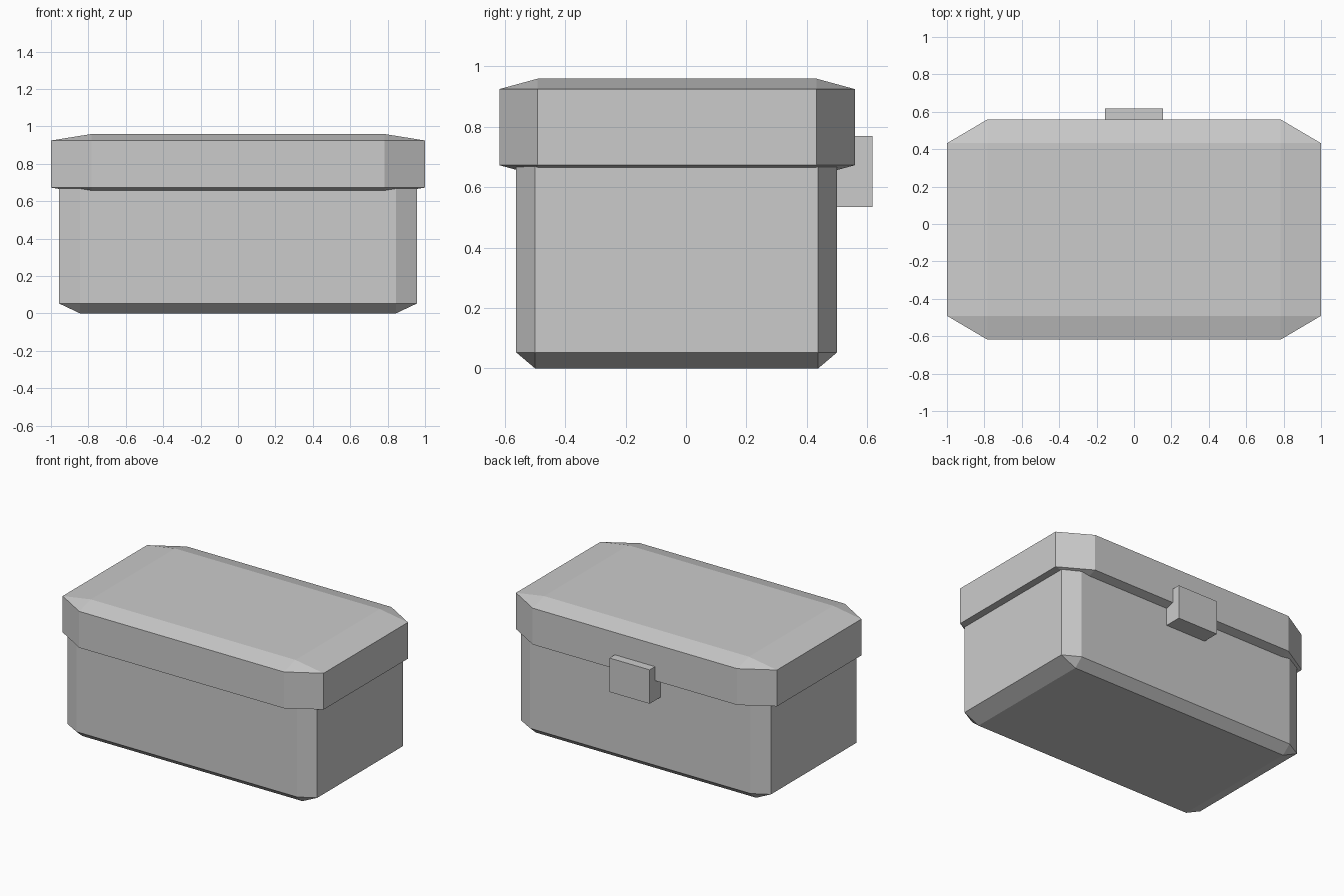
import bpy, bmesh
from mathutils import Vector

if "Cube" in bpy.data.objects:
    bpy.data.objects.remove(bpy.data.objects["Cube"])


def box(name, lo, hi, bevel=0.0):
    """Box between two corners; bevel is a fraction of each dimension."""
    lo, hi = Vector(lo), Vector(hi)
    bm = bmesh.new()
    bmesh.ops.create_cube(bm, size=1.0)
    if bevel:
        bmesh.ops.bevel(bm, geom=bm.edges[:], offset=bevel,
                        offset_type='OFFSET', segments=1, profile=0.5,
                        affect='EDGES')
    # Stretching after the bevel gives proportionally wider chamfers
    bmesh.ops.scale(bm, vec=hi - lo, verts=bm.verts)
    bmesh.ops.translate(bm, vec=(lo + hi) / 2, verts=bm.verts)
    bmesh.ops.recalc_face_normals(bm, faces=bm.faces)
    mesh = bpy.data.meshes.new(name)
    bm.to_mesh(mesh)
    bm.free()
    obj = bpy.data.objects.new(name, mesh)
    bpy.context.collection.objects.link(obj)
    return obj


# Chest body, its top tucked inside the lid
box("body", (-0.957, -0.562, 0.0), (0.957, 0.50, 0.90), 0.059)

# Overhanging lid with broad chamfers
box("lid", (-1.0, -0.618, 0.638), (1.0, 0.559, 0.959), 0.108)

# Latch on the back, bridging lid and body
box("latch", (-0.154, 0.44, 0.535), (0.154, 0.618, 0.77))
